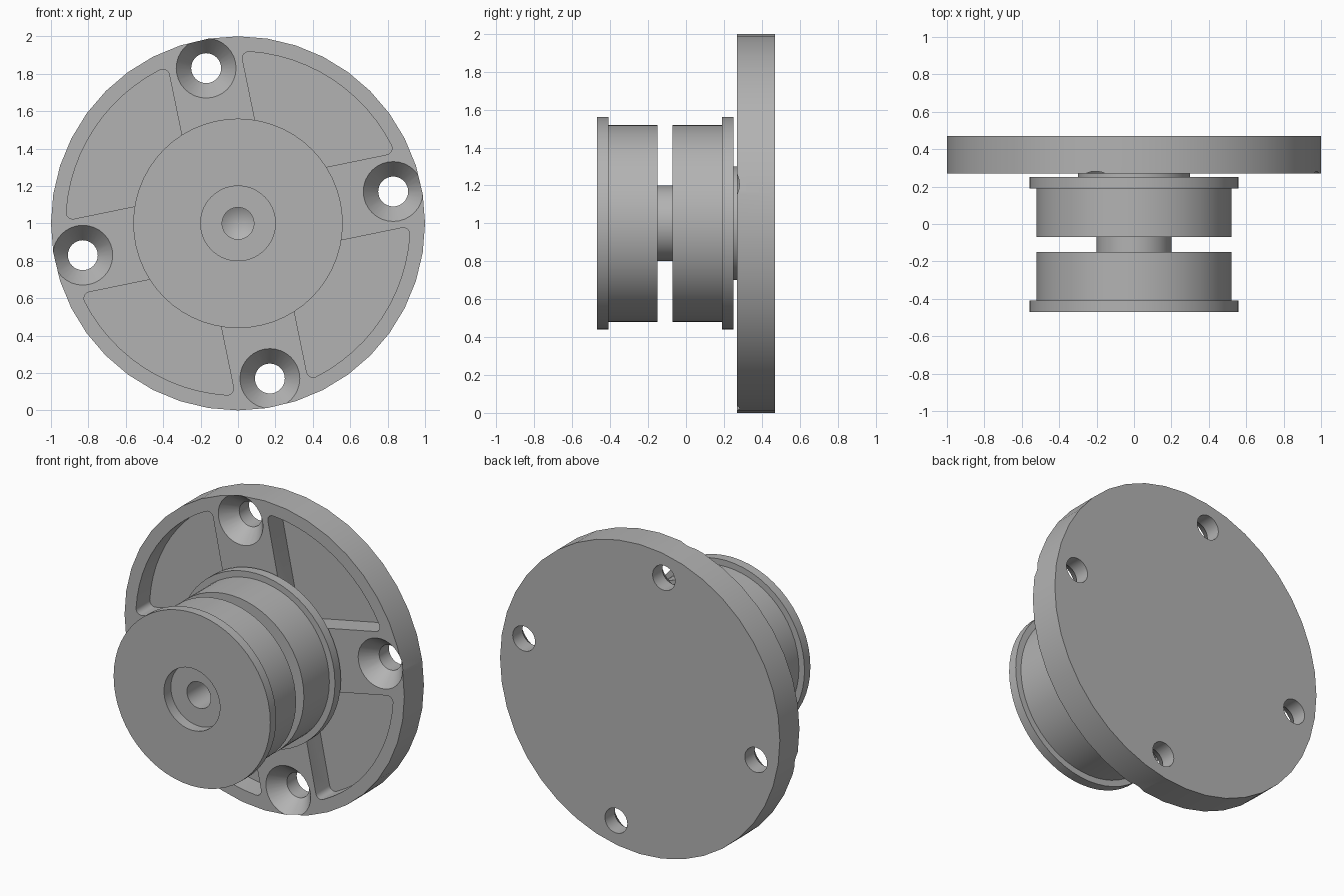
import bpy, bmesh, math
from mathutils import Matrix, Vector

if "Cube" in bpy.data.objects:
    bpy.data.objects.remove(bpy.data.objects["Cube"])

steel = bpy.data.materials.new("grey metal")
grey = (0.45, 0.45, 0.45, 1)
steel.diffuse_color = grey
steel.use_nodes = True
steel.node_tree.nodes["Principled BSDF"].inputs["Base Color"].default_value = grey

AXIS_Z = 1.0
TURN = math.radians(11.6)      # angle of the bolt pattern
FRONT, BACK = 0.27, 0.47       # flange faces along y


def finish(bm, name):
    bmesh.ops.remove_doubles(bm, verts=bm.verts, dist=1e-5)
    bmesh.ops.recalc_face_normals(bm, faces=bm.faces)
    mesh = bpy.data.meshes.new(name)
    bm.to_mesh(mesh)
    bm.free()
    mesh.materials.append(steel)
    obj = bpy.data.objects.new(name, mesh)
    bpy.context.collection.objects.link(obj)
    return obj


def lathe(name, profile, sides, x=0, z=0):
    """Revolve (radius, y) points about an axis parallel to y."""
    bm = bmesh.new()
    centre = Vector((x, 0, AXIS_Z + z))
    verts = [bm.verts.new(centre + Vector((r, y, 0))) for r, y in profile]
    edges = [bm.edges.new(pair) for pair in zip(verts, verts[1:])]
    bmesh.ops.spin(bm, geom=verts + edges, cent=centre, axis=(0, 1, 0),
                   angle=math.tau, steps=sides, use_merge=True)
    return finish(bm, name)


def pocket(name, angle, half=0.2, radius=0.92, fillet=0.035):
    """Sector-shaped cutter between two spokes, with rounded outer corners."""
    cy = half + fillet
    cx = math.sqrt((radius - fillet) ** 2 - cy ** 2)
    lean = math.atan2(cy, cx)
    pts = []
    for i in range(7):         # corner fillet
        a = -math.pi / 2 + (lean + math.pi / 2) * i / 6
        pts.append((cx + fillet * math.cos(a), cy + fillet * math.sin(a)))
    for i in range(1, 6):      # half of the outer arc
        a = lean + (math.pi / 4 - lean) * i / 6
        pts.append((radius * math.cos(a), radius * math.sin(a)))
    tip = radius * math.sqrt(0.5)
    outline = [(half, half)] + pts + [(tip, tip)] + [(v, u) for u, v in reversed(pts)]
    bm = bmesh.new()
    face = bm.faces.new([bm.verts.new((u, FRONT - 0.1, v)) for u, v in outline])
    wall = bmesh.ops.extrude_face_region(bm, geom=[face])["geom"]
    moved = [v for v in wall if isinstance(v, bmesh.types.BMVert)]
    bmesh.ops.translate(bm, verts=moved, vec=(0, 0.24, 0))
    place = Matrix.Translation((0, 0, AXIS_Z)) @ Matrix.Rotation(-angle, 4, "Y")
    bmesh.ops.transform(bm, matrix=place, verts=bm.verts)
    return finish(bm, name)


def cut(obj, cutter):
    mod = obj.modifiers.new("cut", "BOOLEAN")
    mod.operation = "DIFFERENCE"
    mod.solver = "EXACT"
    mod.object = cutter
    bpy.context.view_layer.objects.active = obj
    bpy.ops.object.modifier_apply(modifier=mod.name)
    bpy.data.objects.remove(cutter)


# Round mounting flange with four pockets and four countersunk holes
flange = lathe("mounting_flange", [(0, FRONT), (1, FRONT), (1, BACK), (0, BACK)], 40)
for k in range(4):
    angle = TURN + k * math.pi / 2
    cut(flange, pocket("pocket_cutter", angle))
    sink = [(0, FRONT - 0.02), (0.16, FRONT - 0.02), (0.16, FRONT),
            (0.08, FRONT + 0.1), (0.08, BACK + 0.1), (0, BACK + 0.1)]
    cut(flange, lathe("hole_cutter", sink, 32,
                      0.847 * math.cos(angle), 0.847 * math.sin(angle)))

# Two-drum spool: drilled front, narrow neck, thin rims and rear hub
spool = lathe("spool", [
    (0, -0.15), (0.085, -0.2), (0.085, -0.4), (0.2, -0.4), (0.2, -0.47),
    (0.56, -0.47), (0.56, -0.41), (0.52, -0.41), (0.52, -0.15),
    (0.2, -0.15), (0.2, -0.07), (0.52, -0.07), (0.52, 0.19),
    (0.56, 0.19), (0.56, 0.25), (0.3, 0.25), (0.3, 0.43), (0, 0.43)], 56)

for obj in (flange, spool):
    bpy.ops.object.select_all(action="DESELECT")
    obj.select_set(True)
    bpy.context.view_layer.objects.active = obj
    bpy.ops.object.shade_smooth_by_angle(angle=math.radians(25))
